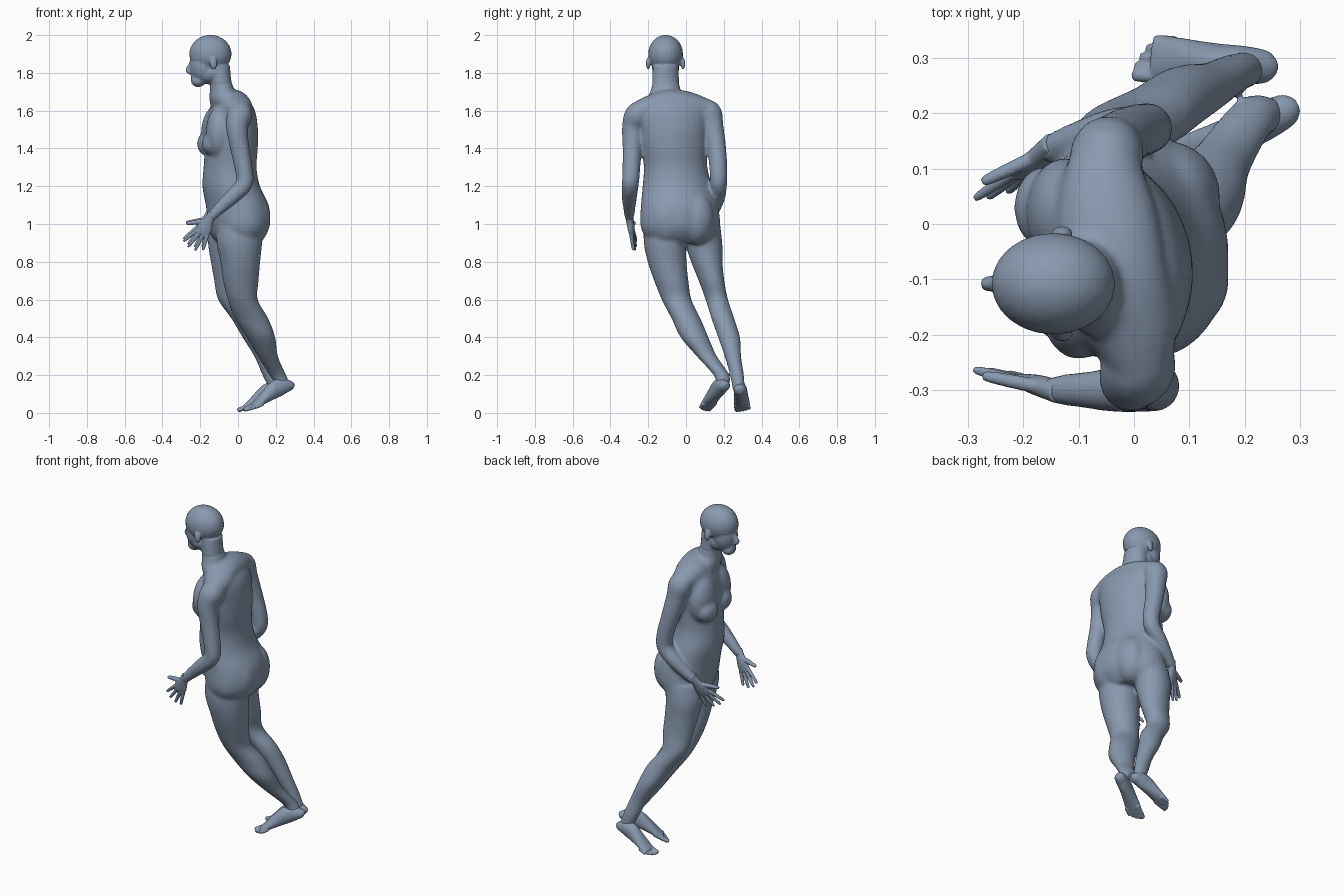
import bpy
import bmesh
from math import cos, sin, pi
from mathutils import Vector, Matrix

start = bpy.data.objects.get("Cube")
if start:
    bpy.data.objects.remove(start)

skin = bpy.data.materials.new("slate_blue_skin")
skin.use_nodes = True
colour = (0.25, 0.32, 0.43, 1)
skin.diffuse_color = colour
skin.node_tree.nodes["Principled BSDF"].inputs["Base Color"].default_value = colour

UP = Vector((0, 0, 1))
FACING = Vector((-1, -0.26, 0)).normalized()


def smooth_path(path, steps=4):
    """Catmull-Rom through rows of (x, y, z, half width, half depth)."""
    out = []
    last = len(path) - 1
    for i in range(last):
        a, b, c, d = (path[max(0, min(last, i + k))] for k in (-1, 0, 1, 2))
        for s in range(steps):
            t = s / steps
            out.append([q + t / 2 * (r - p + t * (2*p - 5*q + 4*r - u + t * (3*(q - r) + u - p)))
                        for p, q, r, u in zip(a, b, c, d)])
    return out + [list(path[-1])]


def tube(bm, path, ref=FACING, level=False, sides=20):
    """Closed loft; level keeps every ring horizontal."""
    rows = smooth_path([p if len(p) == 5 else (*p, p[-1]) for p in path])
    centres = [Vector(r[:3]) for r in rows]
    rings = []
    for i, row in enumerate(rows):
        along = centres[min(i + 1, len(rows) - 1)] - centres[max(i - 1, 0)]
        along = UP.copy() if level else along.normalized()
        side = ref.cross(along).normalized()
        front = along.cross(side)
        rings.append([bm.verts.new(centres[i] + side * row[3] * cos(2*pi*k/sides)
                                   + front * row[4] * sin(2*pi*k/sides))
                      for k in range(sides)])
    for lo, hi in zip(rings, rings[1:]):
        for k in range(sides):
            n = (k + 1) % sides
            bm.faces.new((lo[k], lo[n], hi[n], hi[k]))
    bm.faces.new(rings[0][::-1])
    bm.faces.new(rings[-1])


def blob(bm, centre, radii):
    place = Matrix.Translation(centre) @ Matrix.Diagonal((*radii, 1))
    bmesh.ops.create_uvsphere(bm, u_segments=24, v_segments=16, radius=1, matrix=place)


def fuse(name, bm, voxel, rounds):
    """Blend the overlapping volumes into one continuous skin."""
    bmesh.ops.recalc_face_normals(bm, faces=bm.faces)
    mesh = bpy.data.meshes.new(name)
    bm.to_mesh(mesh)
    bm.free()
    mesh.materials.append(skin)
    obj = bpy.data.objects.new(name, mesh)
    bpy.context.collection.objects.link(obj)
    for poly in mesh.polygons:
        poly.use_smooth = True
    remesh = obj.modifiers.new("blend", 'REMESH')
    remesh.mode = 'VOXEL'
    remesh.voxel_size = voxel
    remesh.use_smooth_shade = True
    relax = obj.modifiers.new("relax", 'SMOOTH')
    relax.factor = 0.5
    relax.iterations = rounds


# Torso, neck and shoulder girdle
body = bmesh.new()
tube(body, [
    (-.05, -.09, 1.7, .08, .05), (-.04, -.075, 1.66, .15, .085),
    (-.032, -.065, 1.6, .2, .115), (-.036, -.065, 1.5, .19, .138),
    (-.036, -.062, 1.4, .178, .138), (-.042, -.055, 1.3, .17, .138),
    (-.036, -.045, 1.2, .187, .15), (-.004, -.035, 1.1, .206, .164),
    (.006, -.03, 1.0, .215, .16), (.002, -.025, .94, .2, .138),
    (0, -.02, .9, .17, .1)], level=True, sides=32)
tube(body, [
    (-.1, -.107, 1.79, .05, .042), (-.09, -.107, 1.74, .074, .06),
    (-.084, -.107, 1.71, .08, .064), (-.07, -.1, 1.66, .11, .08),
    (-.045, -.08, 1.6, .13, .09)], level=True)
tube(body, [
    (.015, -.275, 1.59, .05, .05), (0, -.19, 1.613, .08, .068),
    (-.03, -.09, 1.643, .09, .07), (-.05, .02, 1.63, .09, .068),
    (-.055, .13, 1.6, .06, .052)], UP)
for y, x in ((-.145, -.1), (.02, -.125)):         # chest
    blob(body, (x, y, 1.48), (.07, .1, .14))
    blob(body, (x - .035, y + .01, 1.425), (.057, .075, .065))
for y, x in ((-.1, .076), (.05, .06)):            # seat
    blob(body, (x, y, 1.03), (.096, .1, .14))

# Arms and legs
tube(body, [                                       # arm on the -y side
    (.015, -.2, 1.6, .05), (.01, -.255, 1.58, .067), (-.005, -.281, 1.51, .058),
    (.01, -.285, 1.4, .051), (.032, -.29, 1.28, .047), (.032, -.295, 1.21, .045),
    (-.03, -.3, 1.145, .041), (-.1, -.3, 1.08, .032), (-.15, -.3, 1.03, .025)])
tube(body, [                                       # arm on the +y side
    (-.045, .06, 1.61, .05), (-.05, .12, 1.59, .067), (-.038, .14, 1.52, .058),
    (-.01, .162, 1.4, .051), (.02, .172, 1.28, .047), (.018, .172, 1.21, .045),
    (-.04, .168, 1.145, .041), (-.11, .15, 1.08, .032), (-.16, .132, 1.035, .025)])
tube(body, [                                       # leg on the -y side
    (.01, -.12, 1.0, .1, .12), (.007, -.112, .9, .111, .122), (.012, -.1, .8, .103, .106),
    (.015, -.078, .7, .091, .095), (.025, -.05, .6, .079, .08),
    (.072, 0, .5, .076, .09), (.122, .045, .4, .074, .076),
    (.158, .11, .3, .054, .054), (.211, .188, .2, .042, .045),
    (.245, .195, .14, .032, .035)], level=True)
tube(body, [                                       # leg on the +y side
    (-.04, .08, 1.0, .1, .115), (-.056, .093, .9, .099, .104), (-.05, .11, .8, .083, .095),
    (-.042, .135, .7, .067, .086), (-.035, .163, .6, .059, .072),
    (.035, .195, .5, .06, .072), (.085, .228, .4, .058, .062),
    (.135, .248, .3, .044, .05), (.174, .27, .2, .036, .046),
    (.205, .28, .12, .033, .036)], level=True)
fuse("body", body, .008, 12)

# Head with jaw, nose, brow, lips and ears
MID = -.108
head = bmesh.new()
blob(head, (-.146, MID, 1.9), (.112, .092, .101))
blob(head, (-.18, MID, 1.838), (.075, .073, .096))
blob(head, (-.15, MID, 1.8), (.075, .07, .06))
blob(head, (-.21, MID, 1.758), (.039, .043, .033))
tube(head, [(-.24, MID, 1.88, .01), (-.25, MID, 1.845, .011),
            (-.265, MID, 1.815, .014), (-.24, MID, 1.8, .014)])
blob(head, (-.237, MID, 1.777), (.014, .025, .012))
for s in (-1, 1):
    blob(head, (-.224, MID + s * .03, 1.875), (.02, .03, .012))
    blob(head, (-.207, MID + s * .032, 1.822), (.026, .03, .032))
    blob(head, (-.13, MID + s * .092, 1.85), (.02, .012, .033))
tube(head, [(-.108, MID, 1.84, .068, .066), (-.098, MID, 1.78, .071, .059),
            (-.092, MID, 1.74, .072, .058), (-.086, MID, 1.69, .066, .05)], level=True)
fuse("head", head, .005, 8)


def hand(name, wrist, aim, across):
    bm = bmesh.new()
    wrist, aim, across = Vector(wrist), Vector(aim).normalized(), Vector(across).normalized()
    normal = aim.cross(across).normalized()

    def digit(base, way, length, r):
        way = way.normalized()
        tube(bm, [(*(base + way * length * t), r * f)
                  for t, f in ((0, 1.1), (.5, 1), (.9, .8), (1, .45))], normal, sides=10)

    tube(bm, [(*(wrist + aim * t), w, h) for t, w, h in (
        (-.03, .023, .021), (.02, .028, .02), (.06, .04, .018), (.1, .039, .013))], normal)
    for i, length in enumerate((.1, .11, .105, .085)):
        digit(wrist + aim * .088 + across * (.03 - .02 * i),
              aim + across * (.4 - .2 * i), length, .01)
    digit(wrist + aim * .03 + across * .018, aim * .6 + across * .8, .1, .0125)
    fuse(name, bm, .0035, 3)


hand("hand_near", (-.147, -.3, 1.033), (-.47, .16, -.88), (-.86, .12, .48))
hand("hand_far", (-.157, .134, 1.038), (-.43, -.42, -.84), (-.88, -.25, .42))


def foot(name, heel, toe, inner):
    bm = bmesh.new()
    heel, toe = Vector(heel), Vector(toe)
    run = toe - heel
    side = UP.cross(run).normalized()
    side *= inner if side.y > 0 else -inner        # towards the big toe

    def at(t, lift, shift=0):
        return heel + run * t + UP * lift + side * shift

    tube(bm, [(*at(t, h), w, h) for t, w, h in (
        (0, .014, .015), (.06, .029, .026), (.22, .035, .043), (.38, .036, .047),
        (.55, .039, .036), (.72, .043, .023), (.86, .041, .014))], UP)
    for i, reach in enumerate((1, .99, .96, .92, .87)):
        r = .013 if i == 0 else .009
        shift = .03 - .0165 * i
        tube(bm, [(*at(t, r, shift), r * f) for t, f in (
            (.7, 1), (reach - .07, 1), (reach - .01, .85), (reach, .5))], UP, sides=10)
    fuse(name, bm, .004, 3)


foot("foot_near", (.293, .215, .125), (.045, .09, .003), 1)
foot("foot_far", (.255, .283, .1), (0, .3, 0), -1)
